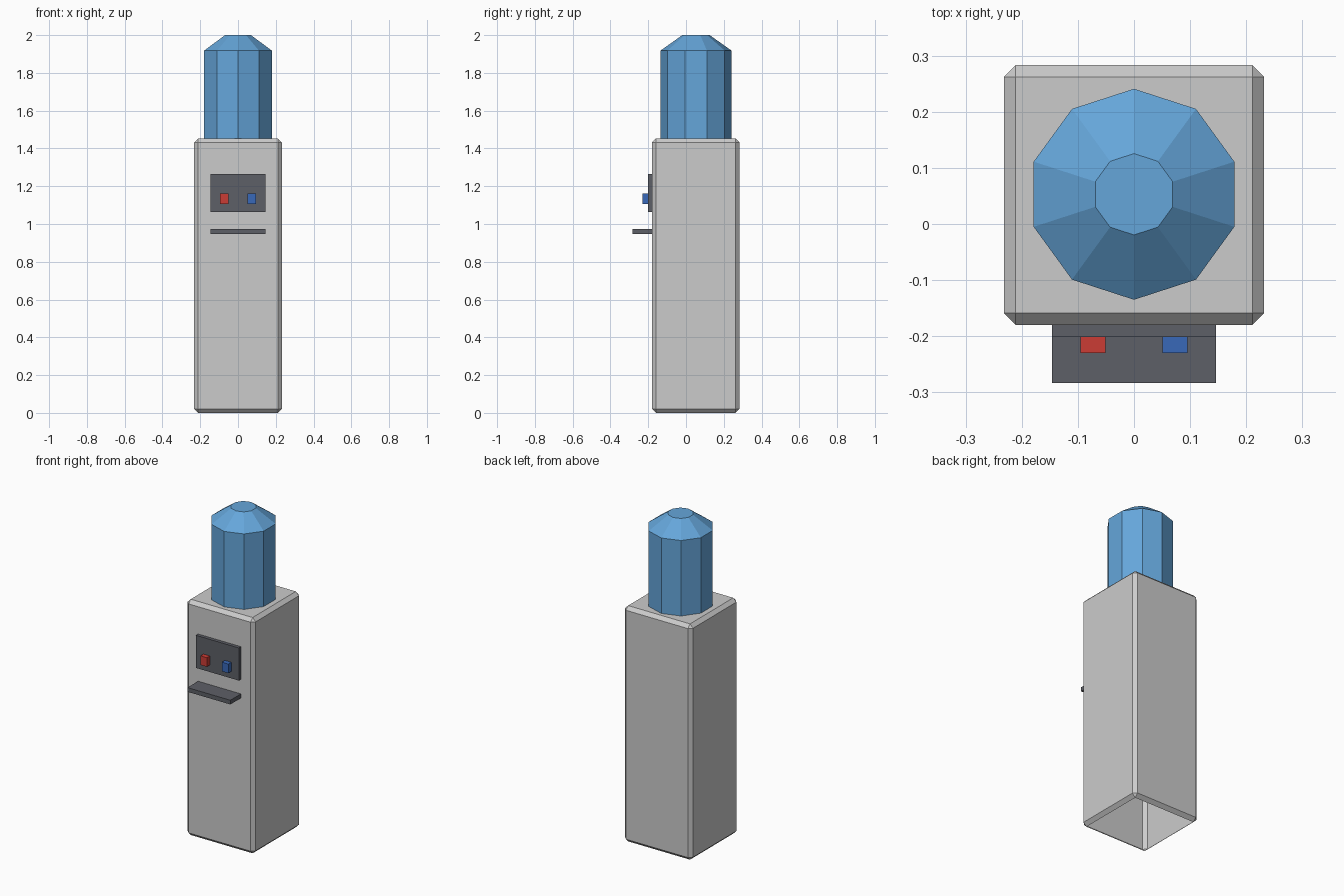
import bpy, bmesh, math

if "Cube" in bpy.data.objects:
    bpy.data.objects.remove(bpy.data.objects["Cube"])


def material(name, color):
    mat = bpy.data.materials.new(name)
    mat.diffuse_color = (*color, 1.0)
    mat.use_nodes = True
    mat.node_tree.nodes["Principled BSDF"].inputs["Base Color"].default_value = mat.diffuse_color
    return mat


def finish(name, bm, mat=None):
    bmesh.ops.recalc_face_normals(bm, faces=bm.faces)
    mesh = bpy.data.meshes.new(name)
    bm.to_mesh(mesh)
    bm.free()
    obj = bpy.data.objects.new(name, mesh)
    bpy.context.collection.objects.link(obj)
    if mat:
        mesh.materials.append(mat)
    return obj


def box_mesh(x, y, z):
    """Box from (min, max) pairs along each axis."""
    bm = bmesh.new()
    bmesh.ops.create_cube(bm, size=1)
    for v in bm.verts:
        v.co = [(a + b) / 2 + c * (b - a) for c, (a, b) in zip(v.co, (x, y, z))]
    return bm


dark = material("dark_plastic", (0.11, 0.115, 0.135))
red = material("hot_red", (0.6, 0.045, 0.035))
blue = material("cold_blue", (0.04, 0.14, 0.48))
water = material("bottle_blue", (0.13, 0.38, 0.70))

# Cabinet: chamfered box, open underneath
bm = box_mesh((-0.232, 0.232), (-0.18, 0.283), (0, 1.453))
bmesh.ops.bevel(bm, geom=bm.edges[:], offset=0.021, offset_type='OFFSET',
                segments=1, affect='EDGES')
bm.normal_update()
bottom = [f for f in bm.faces if f.normal.z < -0.99]
bmesh.ops.delete(bm, geom=bottom, context='FACES')
finish("cabinet", bm)

# Bottle: ten-sided, with a sloped shoulder and flat top
SIDES, CENTRE_Y = 10, 0.053
bm = bmesh.new()
rings = []
for radius, z in ((0.188, 1.445), (0.188, 1.918), (0.0725, 2.0)):
    angles = [math.pi / 2 + math.tau * i / SIDES for i in range(SIDES)]
    rings.append([bm.verts.new((radius * math.cos(a),
                                CENTRE_Y + radius * math.sin(a), z))
                  for a in angles])
for low, high in zip(rings, rings[1:]):
    for i in range(SIDES):
        j = (i + 1) % SIDES
        bm.faces.new((low[i], low[j], high[j], high[i]))
bm.faces.new(rings[0])
bm.faces.new(rings[-1])
finish("bottle", bm, water)

# Tap panel and drip tray
finish("tap_panel", box_mesh((-0.146, 0.146), (-0.201, -0.18), (1.063, 1.264)), dark)
finish("drip_tray", box_mesh((-0.146, 0.146), (-0.283, -0.18), (0.947, 0.973)), dark)

# Hot and cold taps
for name, x, mat in (("hot_tap", -0.073, red), ("cold_tap", 0.073, blue)):
    finish(name, box_mesh((x - 0.022, x + 0.022), (-0.23, -0.201), (1.106, 1.162)), mat)
